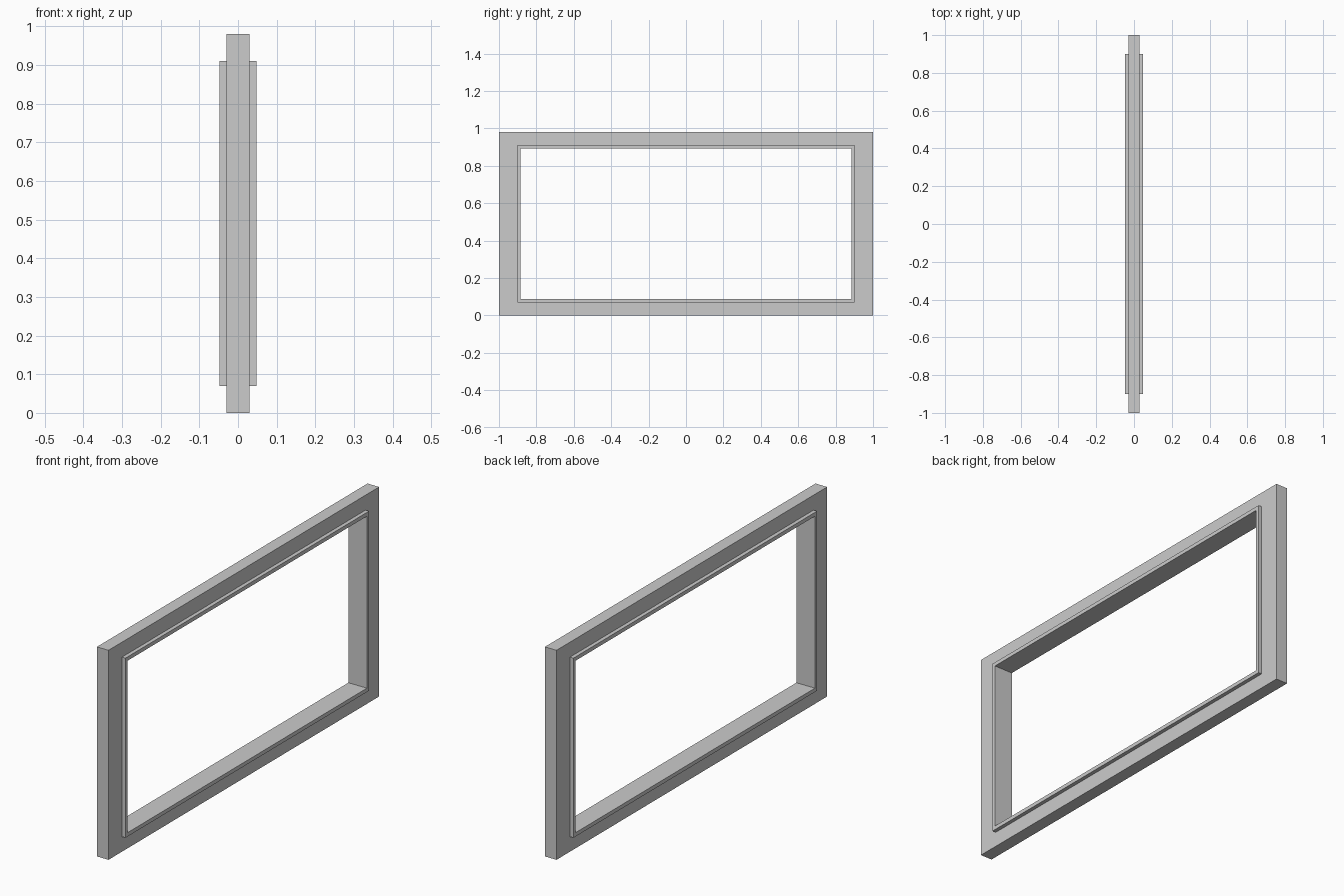
import bpy, bmesh

if "Cube" in bpy.data.objects:
    bpy.data.objects.remove(bpy.data.objects["Cube"])

CENTRE_Z = 0.49
OUTER = (1.0, 0.49)      # half width, half height
LIP = (0.90, 0.42)
OPENING = (0.884, 0.402)


def sweep_frame(name, profile):
    """Sweep a closed (x, half extents) profile around a mitred rectangle."""
    bm = bmesh.new()
    rings = []
    for sy, sz in ((-1, -1), (1, -1), (1, 1), (-1, 1)):
        rings.append([bm.verts.new((x, sy * h[0], CENTRE_Z + sz * h[1]))
                      for x, h in profile])
    n = len(profile)
    for i in range(4):
        a, b = rings[i], rings[(i + 1) % 4]
        for j in range(n):
            k = (j + 1) % n
            bm.faces.new((a[j], b[j], b[k], a[k]))
    bmesh.ops.recalc_face_normals(bm, faces=bm.faces)
    mesh = bpy.data.meshes.new(name)
    bm.to_mesh(mesh)
    bm.free()
    obj = bpy.data.objects.new(name, mesh)
    bpy.context.collection.objects.link(obj)
    return obj


# Flat outer frame with a raised lip on both sides of the opening
half = [(0.03, OUTER), (0.03, LIP), (0.048, LIP), (0.048, OPENING)]
sweep_frame("window_frame", half + [(-x, h) for x, h in reversed(half)])
